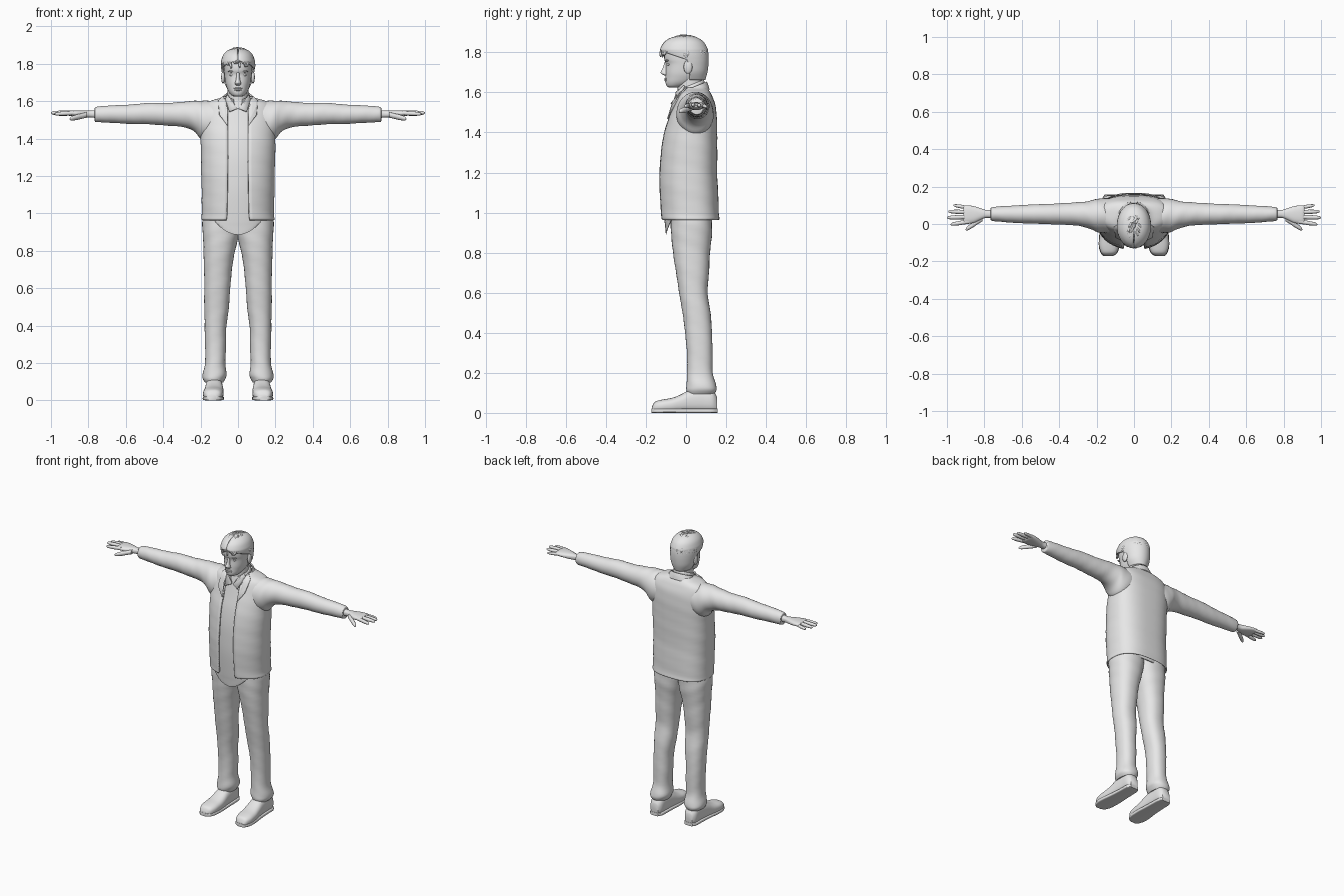
import bpy, bmesh, math, random
from mathutils import Vector, Matrix

random.seed(4)
grey = bpy.data.materials.new("light_grey")
grey.diffuse_color = (0.8, 0.8, 0.8, 1)


def finish(name, bm, mirror=False, thick=0, closed=True):
    if closed:
        bmesh.ops.recalc_face_normals(bm, faces=bm.faces)
    me = bpy.data.meshes.new(name)
    bm.to_mesh(me)
    bm.free()
    me.materials.append(grey)
    me.shade_smooth()
    me.set_sharp_from_angle(angle=math.radians(50))
    ob = bpy.data.objects.new(name, me)
    bpy.context.collection.objects.link(ob)
    if thick:
        m = ob.modifiers.new("thickness", 'SOLIDIFY')
        m.thickness, m.offset = thick, -1
    if mirror:
        m = ob.modifiers.new("mirror", 'MIRROR')
        m.use_clip = m.use_mirror_merge = False
    return ob


def refine(rings, k):
    # Catmull-Rom interpolation between rings
    out, n = [], len(rings)
    for i in range(n - 1):
        p = [rings[max(0, min(n - 1, i + j))] for j in (-1, 0, 1, 2)]
        for s in range(k):
            t = s / k
            out.append([0.5 * (2 * b + (c - a) * t + (2 * a - 5 * b + 4 * c - d) * t * t
                               + (3 * b - a - 3 * c + d) * t ** 3) for a, b, c, d in zip(*p)])
    return out + [list(rings[-1])]


def spow(v, e):
    return math.copysign(abs(v) ** e, v)


def loft(name, rings, axis='z', nf=2.0, nb=2.0, seg=32, k=4, caps=(True, True),
         mirror=False, thick=0, warp=None, ripple=0):
    # ring: position, a min, a max, b min, b max, optional half width of the front gap
    bm, rows = bmesh.new(), []
    gapped = len(rings[0]) > 5
    for r in refine(rings, k):
        p, a0, a1, b0, b1 = r[:5]
        ac, ar, bc, br = (a0 + a1) / 2, (a1 - a0) / 2, (b0 + b1) / 2, (b1 - b0) / 2
        t0 = 0
        if gapped:
            t0 = math.asin(min(1, max(0.001, r[5] / ar)) ** (nf / 2))
        row = []
        for i in range(seg + 1 if gapped else seg):
            t = t0 + (2 * math.pi - 2 * t0) * i / seg
            n = nf if math.cos(t) > 0 else nb
            w = 1 + ripple * math.sin(2 * t + p * 55) * math.sin(p * 23 + t)
            a = ac + w * ar * spow(math.sin(t), 2 / n)
            b = bc - w * br * spow(math.cos(t), 2 / n)
            co = Vector({'z': (a, b, p), 'x': (p, a, b), 'y': (b, p, a)}[axis])
            row.append(bm.verts.new(warp(co) if warp else co))
        rows.append(row)
    for lo, hi in zip(rows, rows[1:]):
        for i in range(seg):
            j = (i + 1) % len(lo)
            bm.faces.new((lo[i], lo[j], hi[j], hi[i]))
    if caps[0]:
        bm.faces.new(rows[0][::-1])
    if caps[1]:
        bm.faces.new(rows[-1])
    return finish(name, bm, mirror, thick, closed=not gapped)


def sym(z, x, *rest):
    return (z, -x, x) + rest


def ellipsoid(name, c, r, mirror=False):
    bm = bmesh.new()
    bmesh.ops.create_uvsphere(bm, u_segments=16, v_segments=10, radius=1,
                              matrix=Matrix.Translation(c) @ Matrix.Diagonal((*r, 1)))
    finish(name, bm, mirror)


def plate(name, pts):
    bm = bmesh.new()
    vs = [bm.verts.new(p) for p in pts]
    for i in range(1, len(vs) - 1):
        bm.faces.new((vs[0], vs[i], vs[i + 1]))
    finish(name, bm, True, 0.006, closed=False)


def finger(name, p0, p1, r):
    p0, p1, rings = Vector(p0), Vector(p1), []
    for t, s in ((0, 1), (.35, .95), (.5, 1), (.8, .85), (.95, .6), (1, .15)):
        q = p0.lerp(p1, t)
        rings.append((q.x, q.y - r * s, q.y + r * s, q.z - r * s, q.z + r * s))
    loft(name, rings, 'x', seg=12, k=2, mirror=True)


# Trousers
loft("trouser_leg", [
    (.095, .08, .176, .008, .142), (.115, .068, .188, .002, .152), (.14, .06, .188, .002, .15),
    (.2, .068, .176, .006, .134), (.3, .064, .176, .004, .132), (.4, .062, .178, -.004, .13),
    (.5, .048, .18, -.018, .122), (.6, .042, .18, -.034, .108), (.7, .032, .182, -.05, .114),
    (.8, .016, .184, -.064, .12), (.88, -.004, .188, -.074, .128), (.95, -.02, .19, -.076, .13),
    (1.0, -.025, .185, -.075, .13)], nf=2.2, nb=2.3, mirror=True, ripple=.018)

# Shoes: rings across the foot, squashed flat on the ground
shoe = [(-.17, .03, .115, .16), (-.155, .055, .093, .175), (-.12, .066, .08, .186),
        (-.07, .075, .077, .185), (-.03, .09, .077, .18), (.02, .115, .08, .175),
        (.08, .125, .082, .172), (.13, .115, .085, .17), (.155, .08, .1, .155)]
loft("shoe", [(y, -.02, x0, x1, x0)[:1] + (0, h, x0, x1) for y, h, x0, x1 in shoe], 'y',
     nf=2.5, nb=2.5, mirror=True)
loft("shoe_sole", [(y * 1.01, 0, .022, x0 - .002, x1 + .002) for y, h, x0, x1 in shoe], 'y',
     nf=5, nb=5, mirror=True)


# Shirt with a curved front hem
def shirt_hem(v):
    if v.z < .97:
        low = min(.97, .885 + .08 * (v.x / .13) ** 2) if v.y < .02 else .97
        v.z = max(v.z, low)
    return v


loft("shirt", [sym(.885, .172, -.1, .125), sym(.93, .172, -.104, .125), sym(.97, .172, -.108, .13),
               sym(1.1, .175, -.117, .135), sym(1.2, .175, -.117, .135), sym(1.3, .175, -.112, .135),
               sym(1.4, .175, -.096, .135), sym(1.48, .17, -.074, .13), sym(1.55, .14, -.055, .12),
               sym(1.59, .08, -.045, .1), sym(1.61, .06, -.04, .09)],
     nf=2.3, nb=2.5, seg=48, caps=(False, True), warp=shirt_hem)

# Jacket body, open at the front
loft("jacket_body", [
    sym(.963, .19, -.122, .162, .062), sym(.97, .195, -.128, .167, .062),
    sym(1.0, .193, -.13, .164, .06), sym(1.1, .194, -.137, .16, .058),
    sym(1.2, .196, -.137, .156, .056), sym(1.3, .198, -.13, .156, .055),
    sym(1.4, .2, -.113, .156, .055), sym(1.48, .2, -.088, .153, .055),
    sym(1.54, .195, -.064, .146, .056), sym(1.58, .18, -.048, .132, .06),
    sym(1.602, .145, -.036, .12, .064), sym(1.615, .1, -.022, .11, .066),
    sym(1.625, .08, -.012, .104, .066)],
     nf=2.1, nb=2.7, seg=56, caps=(False, False), thick=.012, ripple=.008)

# Sleeves
loft("jacket_sleeve", [
    (.12, -.05, .135, 1.385, 1.595), (.17, -.048, .137, 1.387, 1.603), (.2, -.042, .134, 1.4, 1.604),
    (.23, -.028, .126, 1.435, 1.602), (.28, -.012, .118, 1.458, 1.597), (.36, -.005, .112, 1.468, 1.591),
    (.46, 0, .108, 1.475, 1.591), (.56, .003, .103, 1.478, 1.583), (.66, .008, .098, 1.483, 1.577),
    (.74, .014, .092, 1.487, 1.572), (.762, .018, .088, 1.489, 1.568), (.766, .022, .084, 1.494, 1.563)],
     'x', mirror=True, ripple=.025)


# Collars, lower at the front
def collar_tilt(v):
    v.z += .4 * (v.y - .1)
    return v


loft("jacket_collar", [sym(1.605, .108, -.045, .118, .066), sym(1.63, .088, -.045, .112, .06),
                       sym(1.652, .076, -.042, .104, .055)],
     caps=(False, False), thick=.008, warp=collar_tilt)
loft("shirt_collar", [sym(1.61, .074, -.056, .098, .02), sym(1.668, .062, -.05, .09, .025)],
     caps=(False, False), thick=.006, warp=collar_tilt)
plate("shirt_collar_point", [(.004, -.062, 1.562), (.046, -.078, 1.545), (.068, -.02, 1.612),
                             (.058, -.012, 1.635), (.035, -.05, 1.6)])
plate("jacket_lapel", [(.056, -.094, 1.47), (.098, -.074, 1.53), (.105, -.02, 1.605),
                       (.078, .0, 1.63), (.06, -.066, 1.56)])

# Hands
loft("palm", [(.75, .03, .076, 1.51, 1.553), (.79, .033, .075, 1.512, 1.549), (.82, .022, .084, 1.512, 1.55),
              (.86, .005, .096, 1.516, 1.551), (.9, .002, .1, 1.521, 1.55), (.912, .008, .094, 1.528, 1.544)],
     'x', nf=2.4, nb=2.4, mirror=True)
finger("index_finger", (.88, .013, 1.536), (.98, -.002, 1.531), .0115)
finger("middle_finger", (.88, .038, 1.538), (1.0, .034, 1.537), .012)
finger("ring_finger", (.88, .063, 1.537), (.993, .067, 1.534), .0115)
finger("little_finger", (.88, .086, 1.534), (.965, .1, 1.528), .01)
finger("thumb", (.81, .03, 1.526), (.9, -.03, 1.505), .015)

# Neck and head
loft("neck", [sym(1.52, .062, -.04, .085), sym(1.6, .056, -.042, .082), sym(1.7, .055, -.045, .088)])
loft("head", [
    sym(1.625, .02, -.085, -.03), sym(1.632, .035, -.096, .0), sym(1.65, .05, -.102, .045),
    sym(1.675, .061, -.102, .075), sym(1.7, .068, -.102, .09), sym(1.74, .073, -.1, .098),
    sym(1.765, .075, -.108, .1), sym(1.8, .076, -.108, .098), sym(1.835, .07, -.095, .085),
    sym(1.86, .052, -.07, .06), sym(1.872, .02, -.03, .02)], nf=2.2, nb=2.1)
loft("nose", [sym(1.684, .011, -.106, -.085), sym(1.691, .017, -.12, -.085), sym(1.7, .015, -.127, -.085),
              sym(1.72, .01, -.117, -.085), sym(1.752, .008, -.106, -.085)], seg=16)
ellipsoid("upper_lip", (0, -.1, 1.668), (.024, .008, .005))
ellipsoid("lower_lip", (0, -.099, 1.66), (.02, .009, .006))
ellipsoid("eye", (.031, -.085, 1.74), (.014, .009, .007), True)
ellipsoid("eyebrow", (.034, -.094, 1.759), (.021, .008, .005), True)
ellipsoid("ear", (.08, .01, 1.727), (.01, .022, .034), True)

# Hair shell with tufts swept away from the crown
loft("hair", [
    sym(1.662, .055, -.06, .096, .055), sym(1.7, .075, -.07, .107, .075), sym(1.74, .084, -.09, .112, .084),
    sym(1.77, .089, -.11, .113, .088), sym(1.79, .091, -.122, .112, .072), sym(1.805, .091, -.128, .11, .04),
    sym(1.82, .089, -.128, .107, .003), sym(1.85, .077, -.11, .09, .003), sym(1.872, .054, -.078, .06, .002),
    sym(1.884, .02, -.035, .02, .001)], seg=40, caps=(False, True), thick=.01)
bm = bmesh.new()
made = 0
while made < 170:
    d = Vector([random.gauss(0, 1) for _ in range(3)]).normalized()
    if d.z < (0.02 if d.y < .1 else -.3):
        continue
    made += 1
    p = Vector((d.x * .087, -.01 + d.y * .117, 1.79 + d.z * .094))
    nrm = Vector((d.x / .087, d.y / .117, d.z / .094)).normalized()
    t = p - Vector((random.uniform(-.03, .03), .04, 1.9))
    t = (t - nrm * t.dot(nrm)).normalized()
    s = nrm.cross(t)
    m = Matrix((t, s, nrm)).transposed().to_4x4()
    bmesh.ops.create_icosphere(bm, subdivisions=2, radius=1, matrix=Matrix.Translation(p) @ m
                               @ Matrix.Diagonal((random.uniform(.014, .024), .006, .006, 1)))
finish("hair_tufts", bm)
